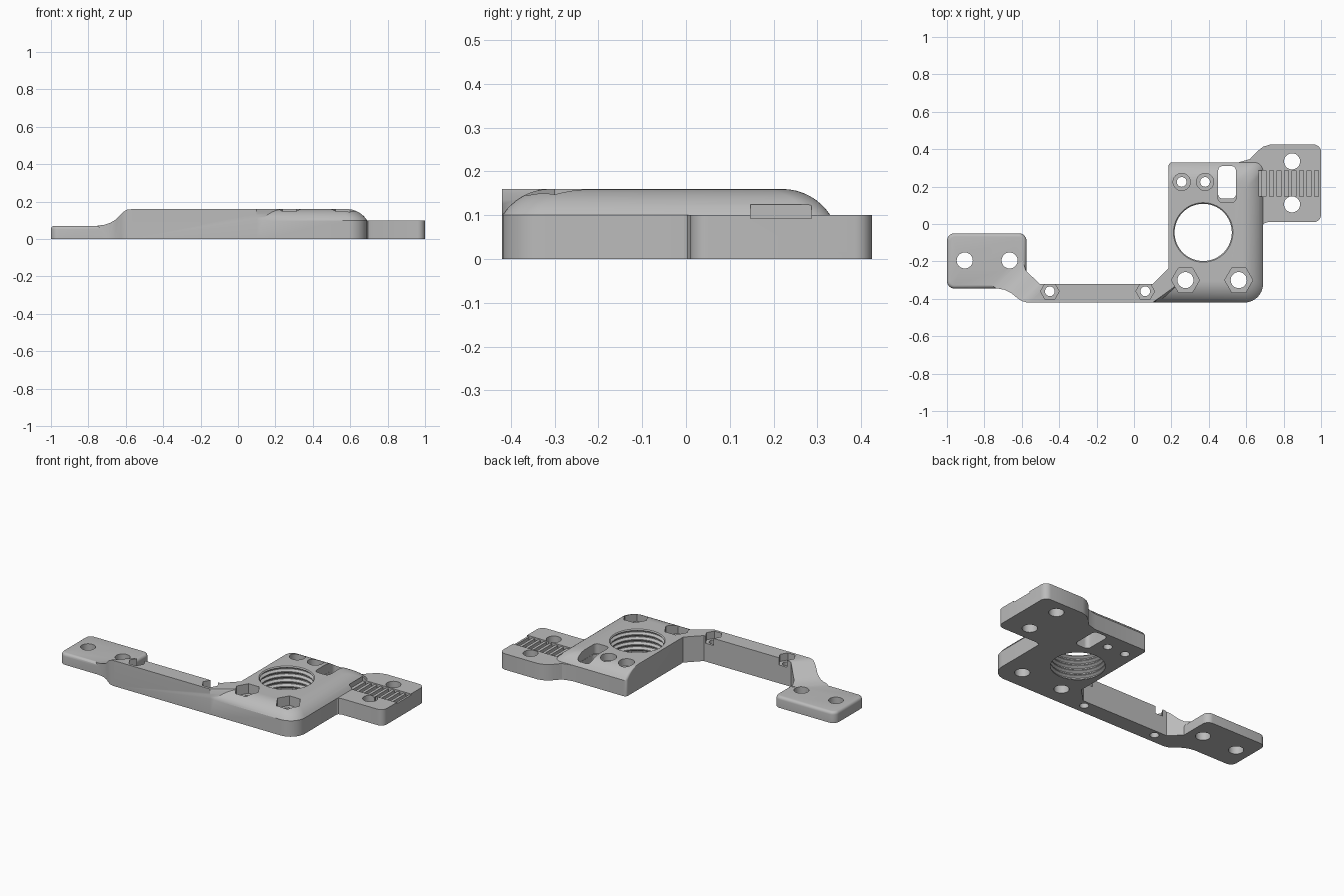
import bpy, bmesh, math
from mathutils import Vector, Matrix

if "Cube" in bpy.data.objects:
    bpy.data.objects.remove(bpy.data.objects["Cube"])

grey = bpy.data.materials.new("grey plastic")
grey.diffuse_color = (0.5, 0.5, 0.5, 1)
grey.use_nodes = True
grey.node_tree.nodes["Principled BSDF"].inputs["Base Color"].default_value = grey.diffuse_color


def rounded(points, seg=8):
    """Outline from (x, y, corner radius) points."""
    out = []
    for i, (x, y, r) in enumerate(points):
        p = Vector((x, y))
        if r == 0:
            out.append(p)
            continue
        a = (Vector(points[i - 1][:2]) - p).normalized()
        b = (Vector(points[(i + 1) % len(points)][:2]) - p).normalized()
        half = a.angle(b) / 2
        centre = p + (a + b).normalized() * r / math.sin(half)
        s = p + a * r / math.tan(half) - centre
        e = p + b * r / math.tan(half) - centre
        sweep = s.angle_signed(e)
        for k in range(seg + 1):
            out.append(centre + Matrix.Rotation(-sweep * k / seg, 2) @ s)
    return out


def loft(name, layers):
    """Solid through (outline, z) layers."""
    bm = bmesh.new()
    rings = [[bm.verts.new((p[0], p[1], z)) for p in o] for o, z in layers]
    bm.faces.new(rings[0][::-1])
    bm.faces.new(rings[-1])
    n = len(rings[0])
    for lo, hi in zip(rings, rings[1:]):
        for i in range(n):
            j = (i + 1) % n
            bm.faces.new((lo[i], lo[j], hi[j], hi[i]))
    bmesh.ops.recalc_face_normals(bm, faces=bm.faces)
    me = bpy.data.meshes.new(name)
    bm.to_mesh(me)
    bm.free()
    me.materials.append(grey)
    ob = bpy.data.objects.new(name, me)
    bpy.context.collection.objects.link(ob)
    return ob


def prism(name, outline, z0, z1):
    return loft(name, [(outline, z0), (outline, z1)])


def disc(x, y, r, n=32):
    return [(x + r * math.cos(2 * math.pi * k / n), y + r * math.sin(2 * math.pi * k / n)) for k in range(n)]


def rect(x0, x1, y0, y1, r=0):
    return rounded([(x0, y0, r), (x1, y0, r), (x1, y1, r), (x0, y1, r)])


def boolean(ob, tool, op):
    bpy.context.view_layer.objects.active = ob
    mod = ob.modifiers.new(op, 'BOOLEAN')
    mod.operation, mod.object, mod.solver = op, tool, 'EXACT'
    bpy.ops.object.modifier_apply(modifier=mod.name)
    bpy.data.objects.remove(tool)


# Main block with a broad rounded shoulder on front, right and back
def block_outline(d):
    return rounded([(0.1, -0.32, 0), (0.1, -0.42, 0), (0.13 + 1.1 * d, -0.42 + d, 0),
                    (0.69 - d, -0.42 + d, 0.1 - 0.5 * d), (0.69 - d, 0.33 - d, 0.05),
                    (0.185, 0.33 - d, 0.02), (0.185, -0.235, 0)])


R, DROP = 0.131, 0.06
layers = [(block_outline(0), 0)]
for k in range(9):
    a = math.acos(1 - DROP / R) * (1 - k / 8)
    layers.append((block_outline(0.11 - R * math.sin(a)), 0.16 - R * (1 - math.cos(a))))
body = loft("mount_body", layers)

# Right belt plate with curved neck
right_plate = prism("right_plate", rounded([
    (0.5, 0.0, 0), (0.685, -0.012, 0), (0.695, 0.003, 0), (0.715, 0.01, 0), (1, 0.01, 0.04), (1, 0.425, 0.04),
    (0.73, 0.425, 0), (0.69, 0.413, 0), (0.655, 0.385, 0), (0.62, 0.347, 0), (0.56, 0.33, 0), (0.5, 0.32, 0)]), 0, 0.1)

# Left plate with softened top edge
plate_layers = [(rect(-1, -0.575, -0.345, -0.05, 0.04), 0)]
for k in range(5):
    a = math.pi / 2 * k / 4
    d = 0.018 * (1 - math.cos(a))
    plate_layers.append((rect(-1 + d, -0.575 - d, -0.345 + d, -0.05 - d, 0.04 - d), 0.052 + 0.018 * math.sin(a)))
left_plate = loft("left_plate", plate_layers)

# Bar and the diagonal ramp down to the left plate
bar = prism("bar", rounded([
    (-0.74, -0.343, 0), (-0.69, -0.352, 0), (-0.655, -0.37, 0), (-0.625, -0.395, 0), (-0.6, -0.412, 0),
    (-0.57, -0.42, 0), (0.1, -0.42, 0), (0.1, -0.32, 0), (-0.505, -0.32, 0), (-0.577, -0.25, 0),
    (-0.595, -0.2, 0), (-0.7, -0.25, 0), (-0.77, -0.32, 0)]), 0, 0.16)
ramp = [(-0.01, 0.16), (0.015, 0.157), (0.04, 0.144), (0.06, 0.128), (0.08, 0.112), (0.1, 0.098), (0.125, 0.085),
        (0.15, 0.076), (0.18, 0.071), (0.21, 0.069), (0.5, 0.069), (0.5, 0.3), (-0.01, 0.3)]
ramp_cutter = prism("ramp_cutter", ramp, -0.4, 0.4)
c = math.sqrt(0.5)
ramp_cutter.data.transform(Matrix(((-c, 0, c, -0.575), (c, 0, c, -0.42), (0, 1, 0, 0), (0, 0, 0, 1))))
boolean(bar, ramp_cutter, 'DIFFERENCE')

for part in (right_plate, bar, left_plate):
    boolean(body, part, 'UNION')

cutters = []
# Plain screw holes
for x, y, r in ((-0.905, -0.195, 0.043), (-0.665, -0.195, 0.043), (0.845, 0.335, 0.043), (0.845, 0.105, 0.043),
                (0.275, -0.3, 0.043), (0.56, -0.3, 0.043), (-0.45, -0.36, 0.026), (0.06, -0.36, 0.026),
                (0.255, 0.225, 0.026), (0.38, 0.225, 0.026)):
    cutters.append(prism("hole", disc(x, y, r), -0.1, 0.3))
# Hex nut pockets
for x, y, r, z in ((0.275, -0.3, 0.075, 0.1), (0.56, -0.3, 0.075, 0.1),
                   (-0.45, -0.36, 0.05, 0.115), (0.06, -0.36, 0.05, 0.115)):
    cutters.append(prism("nut_pocket", disc(x, y, r, 6), z, 0.3))
# Counterbores
for x in (0.255, 0.38):
    cutters.append(prism("counterbore", disc(x, 0.225, 0.046), 0.115, 0.3))
# Slot with a shallow step at its front end
cutters.append(prism("slot", rect(0.45, 0.545, 0.135, 0.31, 0.025), -0.1, 0.3))
cutters.append(prism("slot_step", rect(0.449, 0.546, 0.115, 0.29, 0.025), 0.1, 0.3))
# Threaded bore
thread = [(disc(0.37, -0.045, 0.153, 64), -0.05)]
for k in range(5):
    z = 0.004 + 0.031 * k
    for dz, r in ((0, 0.153), (0.010, 0.168), (0.015, 0.168), (0.025, 0.153)):
        thread.append((disc(0.37, -0.045, r, 64), z + dz))
thread += [(disc(0.37, -0.045, 0.153, 64), 0.154), (disc(0.37, -0.045, 0.160, 64), 0.161),
           (disc(0.37, -0.045, 0.160, 64), 0.2)]
cutters.append(loft("bore", thread))
# Belt channel and its teeth
cutters.append(prism("belt_channel", rect(0.665, 1.1, 0.147, 0.287), 0.092, 0.125))
for k in range(8):
    x = 0.685 + 0.04 * k
    cutters.append(prism("belt_tooth", rect(x, x + 0.022, 0.147, 0.287), 0.066, 0.1))

for cutter in cutters:
    boolean(body, cutter, 'DIFFERENCE')

bpy.ops.object.select_all(action='DESELECT')
body.select_set(True)
bpy.context.view_layer.objects.active = body
bpy.ops.object.shade_smooth_by_angle(angle=math.radians(28))
